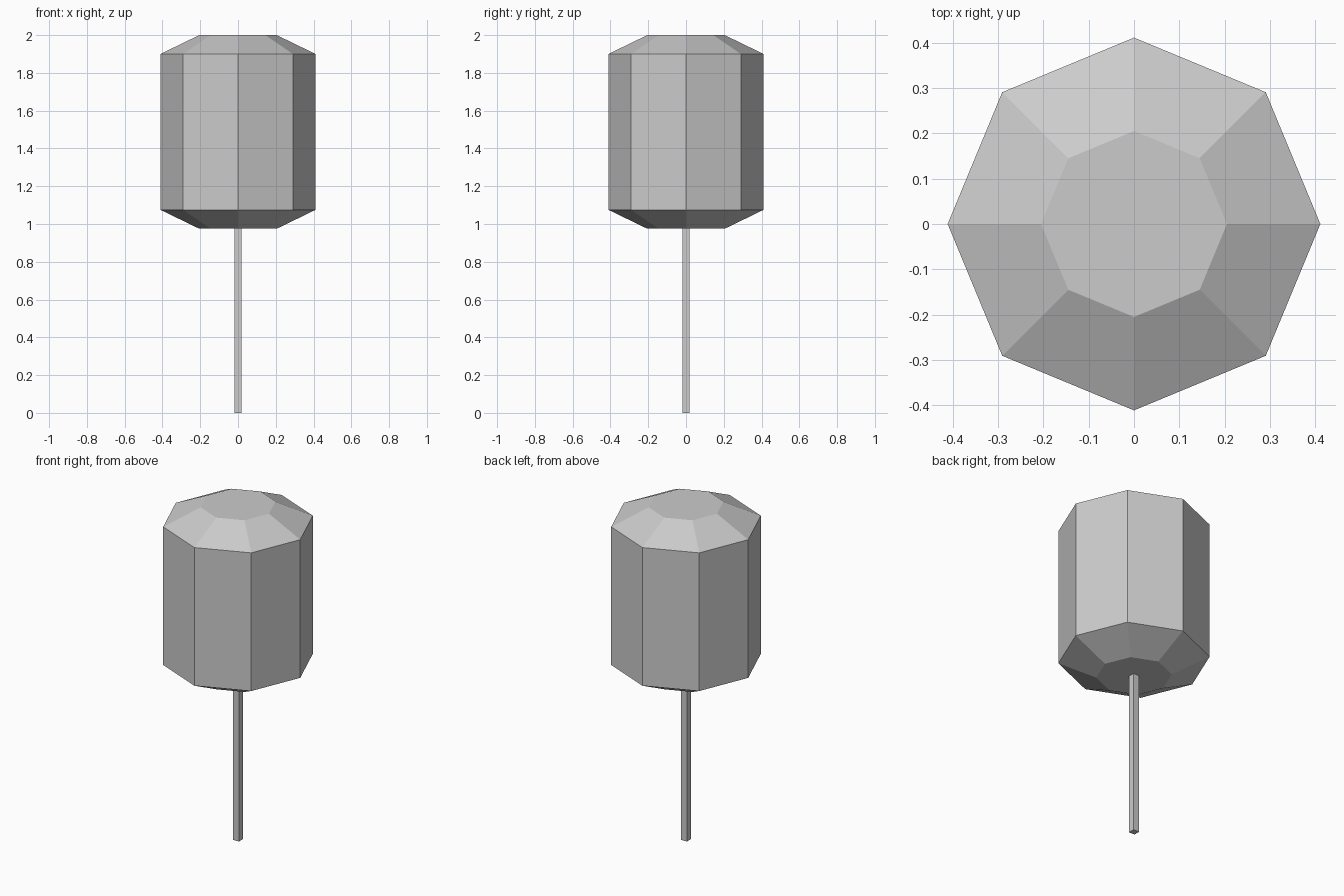
import bpy
import bmesh
from math import cos, sin, pi

cube = bpy.data.objects.get("Cube")
if cube:
    bpy.data.objects.remove(cube, do_unlink=True)

# Single plain grey
grey = bpy.data.materials.new("light grey")
grey.use_nodes = True
colour = (0.6, 0.6, 0.6, 1)
grey.diffuse_color = colour
grey.node_tree.nodes["Principled BSDF"].inputs["Base Color"].default_value = colour


def lathe(name, profile, sides, turn=0.0):
    """Closed flat-sided solid from (radius, height) rings, bottom to top."""
    bm = bmesh.new()
    rings = []
    for r, z in profile:
        angles = [turn + 2 * pi * i / sides for i in range(sides)]
        rings.append([bm.verts.new((r * cos(a), r * sin(a), z)) for a in angles])
    for low, high in zip(rings, rings[1:]):
        for i in range(sides):
            j = (i + 1) % sides
            bm.faces.new((low[i], low[j], high[j], high[i]))
    bm.faces.new(rings[0][::-1])
    bm.faces.new(rings[-1])
    mesh = bpy.data.meshes.new(name)
    bm.to_mesh(mesh)
    bm.free()
    mesh.materials.append(grey)
    obj = bpy.data.objects.new(name, mesh)
    bpy.context.collection.objects.link(obj)
    return obj


# Octagonal head with bevelled ends, corners on the axes
lathe("head", [(0.205, 0.975), (0.411, 1.075), (0.411, 1.9), (0.205, 2.0)], 8)

# Thin square stick
half_width = 0.019
lathe("stick", [(half_width * 2 ** 0.5, 0), (half_width * 2 ** 0.5, 0.975)], 4, pi / 4)
